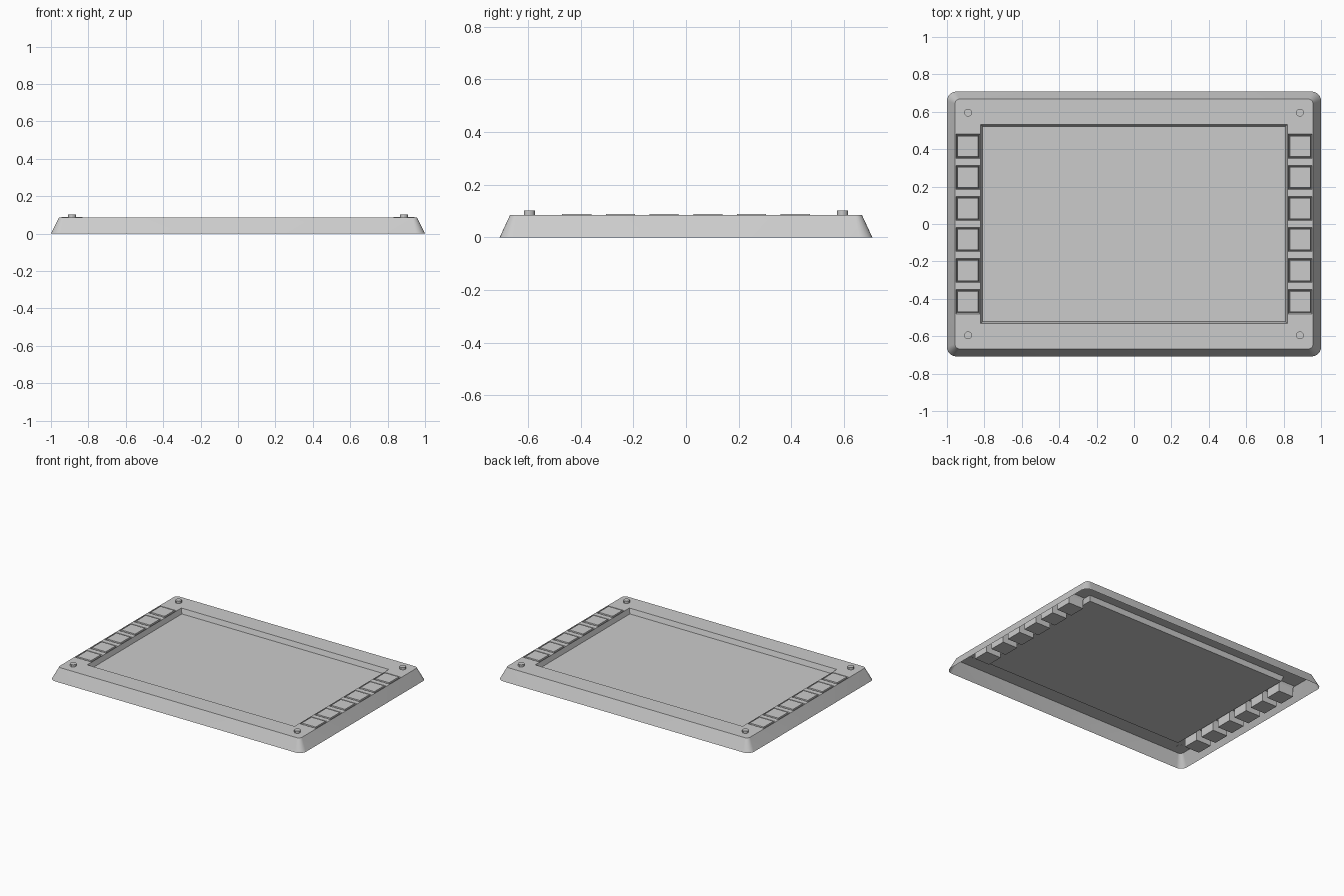
import bpy
import bmesh
import math

if "Cube" in bpy.data.objects:
    bpy.data.objects.remove(bpy.data.objects["Cube"])

grey = bpy.data.materials.new("light_grey")
grey.use_nodes = True
colour = (0.6, 0.6, 0.6, 1)
grey.diffuse_color = colour
grey.node_tree.nodes["Principled BSDF"].inputs["Base Color"].default_value = colour

TOP = 0.086
KEY = 0.059
SCREEN = (0.82, 0.532)
KEY_SPOTS = [(side * 0.888, (row - 2.5) * 0.166) for side in (-1, 1) for row in range(6)]


def finish(name, bm, recalc=True):
    if recalc:
        bmesh.ops.recalc_face_normals(bm, faces=bm.faces)
    mesh = bpy.data.meshes.new(name)
    bm.to_mesh(mesh)
    bm.free()
    mesh.materials.append(grey)
    obj = bpy.data.objects.new(name, mesh)
    bpy.context.collection.objects.link(obj)
    bpy.context.view_layer.objects.active = obj
    bpy.ops.object.select_all(action="DESELECT")
    obj.select_set(True)
    bpy.ops.object.shade_smooth_by_angle(angle=math.radians(30))
    return obj


def ring(bm, hx, hy, z, centre=(0, 0), radius=0, steps=1):
    """Rectangle of vertices, with rounded corners when a radius is given."""
    verts = []
    for quarter, (sx, sy) in enumerate([(1, 1), (-1, 1), (-1, -1), (1, -1)]):
        for i in range(steps):
            a = math.pi / 2 * (quarter + i / max(steps - 1, 1))
            x = sx * (hx - radius) + radius * math.cos(a)
            y = sy * (hy - radius) + radius * math.sin(a)
            verts.append(bm.verts.new((centre[0] + x, centre[1] + y, z)))
    return verts


def bridge(bm, a, b):
    for i in range(len(a)):
        j = (i + 1) % len(a)
        bm.faces.new((a[i], a[j], b[j], b[i]))


def loop_edges(bm, verts):
    edges = []
    for i, v in enumerate(verts):
        w = verts[(i + 1) % len(verts)]
        edges.append(bm.edges.get((v, w)) or bm.edges.new((v, w)))
    return edges


# Housing: open-bottomed sloped shell, top panel with openings, sunken screen
bm = bmesh.new()
base = ring(bm, 1.0, 0.708, 0, radius=0.05, steps=7)
rim = ring(bm, 0.957, 0.668, TOP, radius=0.025, steps=7)
bridge(bm, base, rim)
borders = loop_edges(bm, rim)

opening = ring(bm, *SCREEN, TOP)
floor = ring(bm, SCREEN[0] - 0.011, SCREEN[1] - 0.011, TOP - 0.035)
bridge(bm, opening, floor)
bm.faces.new(floor)
borders += loop_edges(bm, opening)

for spot in KEY_SPOTS:
    edge = ring(bm, KEY + 0.006, KEY + 0.006, TOP, spot)
    groove = ring(bm, KEY, KEY, TOP - 0.015, spot)
    bridge(bm, edge, groove)
    borders += loop_edges(bm, edge)
bmesh.ops.triangle_fill(bm, edges=borders, use_beauty=True, normal=(0, 0, 1))
finish("housing", bm)

# Keys: deep blocks with a slightly tapered cap
for n, spot in enumerate(KEY_SPOTS):
    bm = bmesh.new()
    foot = ring(bm, KEY, KEY, 0.008, spot)
    shoulder = ring(bm, KEY, KEY, TOP - 0.015, spot)
    cap = ring(bm, KEY - 0.004, KEY - 0.004, TOP + 0.003, spot)
    bridge(bm, foot, shoulder)
    bridge(bm, shoulder, cap)
    bm.faces.new(foot)
    bm.faces.new(cap)
    finish(f"key_{n + 1}", bm)

# Corner screws
for sx in (-1, 1):
    for sy in (-1, 1):
        bm = bmesh.new()
        bmesh.ops.create_cone(bm, cap_ends=True, segments=12, radius1=0.021,
                              radius2=0.021, depth=0.018)
        bmesh.ops.translate(bm, vec=(sx * 0.887, sy * 0.595, TOP + 0.007), verts=bm.verts)
        name = ("back" if sy > 0 else "front") + ("_left" if sx > 0 else "_right")
        finish(name + "_screw", bm)
